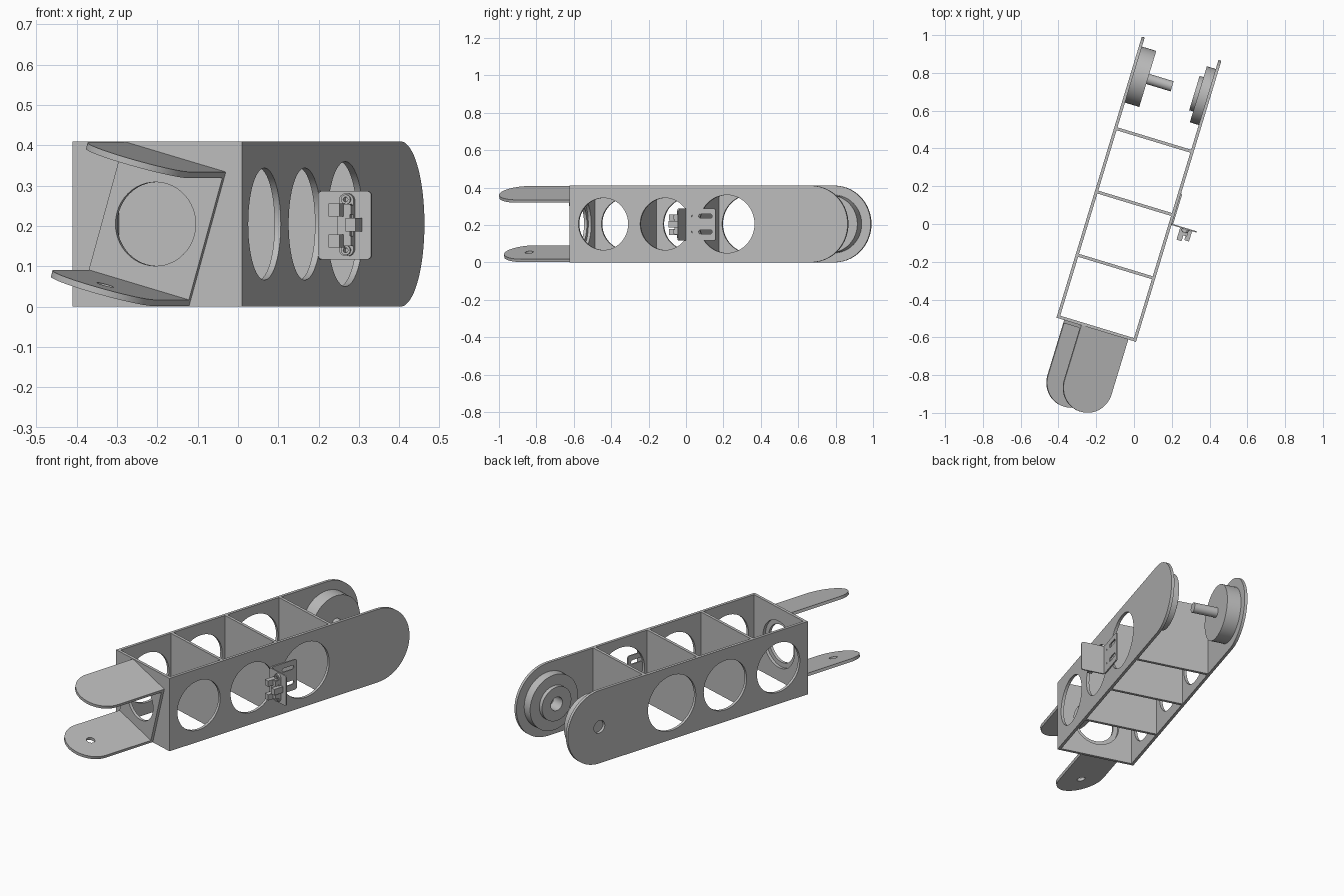
import bpy, bmesh, math
from mathutils import Matrix, Vector

cube = bpy.data.objects.get("Cube")
if cube:
    bpy.data.objects.remove(cube)

grey = bpy.data.materials.new("plain grey")
grey.use_nodes = True
colour = (0.5, 0.5, 0.5, 1)
grey.diffuse_color = colour
grey.node_tree.nodes["Principled BSDF"].inputs["Base Color"].default_value = colour

# Whole arm is turned about z
ROOT = Matrix.Translation((-0.2, -0.56, 0)) @ Matrix.Rotation(math.radians(-16.9), 4, 'Z')
T, H, W = 0.016, 0.41, 0.44
MID, AXLE = H / 2, 1.35


def basis(a, b):
    a, b = Vector(a), Vector(b)
    return Matrix((a, b, a.cross(b))).transposed().to_4x4()


SIDE = basis((0, 1, 0), (0, 0, 1))    # profile in y and z, thickness along x
CROSS = basis((1, 0, 0), (0, 0, 1))   # profile in x and z, thickness along y
FLAT = Matrix()


def finish(name, mesh, matrix):
    mesh.transform(ROOT @ matrix)
    bm = bmesh.new()
    bm.from_mesh(mesh)
    bmesh.ops.remove_doubles(bm, verts=bm.verts, dist=0.0001)
    bmesh.ops.recalc_face_normals(bm, faces=bm.faces)
    bm.to_mesh(mesh)
    bm.free()
    mesh.materials.clear()
    mesh.materials.append(grey)
    mesh.polygons.foreach_set("use_smooth", [True] * len(mesh.polygons))
    mesh.set_sharp_from_angle(angle=math.radians(30))
    ob = bpy.data.objects.new(name, mesh)
    bpy.context.collection.objects.link(ob)
    return ob


def arc(cx, cy, r, start=0, sweep=360, n=48):
    count = n if sweep == 360 else n + 1
    angles = [math.radians(start + sweep * i / n) for i in range(count)]
    return [(cx + r * math.cos(a), cy + r * math.sin(a)) for a in angles]


def rounded(x0, x1, y0, y1, r):
    pts = []
    for cx, cy, s in ((x1 - r, y1 - r, 0), (x0 + r, y1 - r, 90),
                      (x0 + r, y0 + r, 180), (x1 - r, y0 + r, 270)):
        pts += arc(cx, cy, r, s, 90, 8)
    return pts


def rect(x0, x1, y0, y1):
    return [(x0, y0), (x1, y0), (x1, y1), (x0, y1)]


def plate(name, loops, thickness, frame, pos, turn=Matrix()):
    """Flat sheet: first loop is the outline, the others are holes."""
    cu = bpy.data.curves.new(name, 'CURVE')
    cu.dimensions = '2D'
    cu.fill_mode = 'BOTH'
    cu.extrude = thickness / 2
    for loop in loops:
        sp = cu.splines.new('POLY')
        sp.points.add(len(loop) - 1)
        for p, (x, y) in zip(sp.points, loop):
            p.co = (x, y, 0, 1)
        sp.use_cyclic_u = True
    temp = bpy.data.objects.new(name + " profile", cu)
    bpy.context.collection.objects.link(temp)
    bpy.context.view_layer.update()
    dg = bpy.context.evaluated_depsgraph_get()
    mesh = bpy.data.meshes.new_from_object(temp.evaluated_get(dg))
    bpy.data.objects.remove(temp)
    return finish(name, mesh, turn @ Matrix.Translation(pos) @ frame)


def disc(name, x0, x1, r, hole=0):
    loops = [arc(AXLE, MID, r)]
    if hole:
        loops.append(arc(AXLE, MID, hole))
    plate(name, loops, x1 - x0, SIDE, ((x0 + x1) / 2, 0, 0))


def box(name, x0, x1, y0, y1, z0, z1):
    plate(name, [rect(x0, x1, y0, y1)], z1 - z0, FLAT, (0, 0, (z0 + z1) / 2))


# Long side plates with lightening holes
outline = [(0, 0)] + arc(AXLE, MID, MID, -90, 180) + [(0, H)]
holes = [arc(y, MID, r) for y, r in ((0.19, 0.139), (0.535, 0.139), (0.88, 0.155))]
px = W / 2 - T / 2
plate("right_side_plate", [outline] + holes, T, SIDE, (px, 0, 0))
plate("left_side_plate", [outline] + holes + [arc(AXLE, MID, 0.035)], T, SIDE, (-px, 0, 0))

# Cross walls
inner = W / 2 - T
wall = rect(-inner, inner, 0, H)
plate("front_wall", [wall, arc(0, MID, 0.13)], T, CROSS, (0, T / 2, 0))
for i in (1, 2, 3):
    plate(f"cross_wall_{i}", [wall], T, CROSS, (0, 0.35 * i, 0))

# Rolled fork on the front wall
roll = Matrix.Translation((0, 0, MID)) @ Matrix.Rotation(math.radians(16), 4, 'Y')
hw, hh, reach = 0.135, 0.165, 0.304
plate("fork_base", [rect(-hw, hw, -hh, hh), arc(0, 0, 0.104)], T, CROSS, (0, -T / 2, 0), roll)
tine = [(hw, 0), (-hw, 0)] + arc(0, -reach, hw, 180, 180)
plate("upper_fork_tine", [tine], T, FLAT, (0, 0, hh), roll)
plate("lower_fork_tine", [tine, arc(0, -reach, 0.022)], T, FLAT, (0, 0, -hh), roll)

# Joint hubs at the rear
disc("left_hub", -inner, -0.125, 0.155)
disc("left_shaft", -0.125, 0.01, 0.028)
disc("right_hub", 0.155, inner, 0.155, 0.038)
disc("right_hub_step", 0.133, 0.155, 0.095, 0.038)

# Angle bracket on the right plate
S = 0.007
x0, y0, z0, z1 = W / 2, 0.65, 0.117, 0.287
cuts = []
for z in (0.163, 0.247):
    cuts += [rounded(0.725, 0.8, z - 0.011, z + 0.011, 0.01), arc(0.69, z, 0.005)]
plate("bracket_mount_flange", [rounded(y0, 0.82, z0, z1, 0.012)] + cuts, S, SIDE, (x0 + S / 2, 0, 0))
plate("bracket_front_flange", [rounded(x0, 0.358, z0, z1, 0.012)], S, CROSS, (0, y0, 0))

# Small sensor on the bracket
strip = rounded(0.278, 0.316, 0.125, 0.281, 0.018)
screw_z = (0.14, 0.266)
plate("sensor_board", [strip] + [arc(0.297, z, 0.006) for z in screw_z], 0.012, CROSS, (0, 0.64, 0))
for side, z in zip(("lower", "upper"), screw_z):
    plate(f"{side}_sensor_screw", [arc(0.297, z, 0.012), arc(0.297, z, 0.006)], 0.008, CROSS, (0, 0.632, 0))
for side, z in (("lower", 0.163), ("upper", 0.24)):
    box(f"{side}_sensor_post", 0.268, 0.296, 0.58, 0.646, z - 0.016, z + 0.016)
    box(f"{side}_sensor_rib", 0.296, 0.316, 0.612, 0.646, z - 0.012, z + 0.012)
box("sensor_body", 0.28, 0.312, 0.615, 0.646, 0.15, 0.255)
box("sensor_connector", 0.308, 0.334, 0.59, 0.646, 0.186, 0.22)
